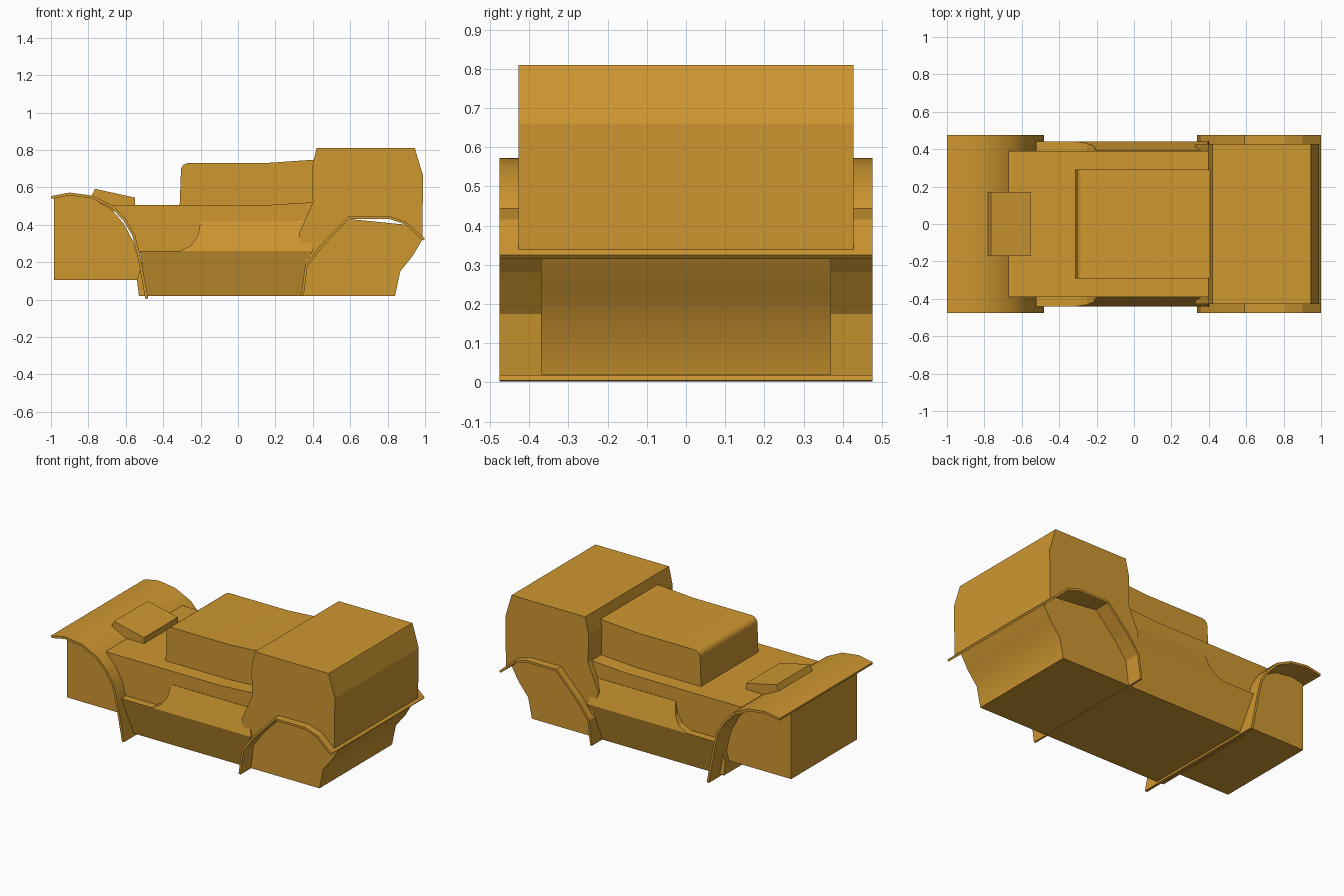
import bpy, bmesh, math
from mathutils import Vector

cube = bpy.data.objects.get("Cube")
if cube:
    bpy.data.objects.remove(cube, do_unlink=True)

paint = bpy.data.materials.new("ochre_paint")
paint.use_nodes = True
colour = (0.62, 0.31, 0.03, 1)
paint.diffuse_color = colour
paint.node_tree.nodes["Principled BSDF"].inputs["Base Color"].default_value = colour


def prism(name, profile, half_width, smooth=0):
    """Extrude a side profile across y; half_width is a number or a rule of z."""
    width = half_width if callable(half_width) else (lambda z: half_width)
    bm = bmesh.new()
    right = [bm.verts.new((x, -width(z), z)) for x, z in profile]
    left = [bm.verts.new((x, width(z), z)) for x, z in profile]
    bm.faces.new(right)
    bm.faces.new(left[::-1])
    n = len(profile)
    for i in range(n):
        j = (i + 1) % n
        bm.faces.new((right[i], left[i], left[j], right[j]))
    bmesh.ops.recalc_face_normals(bm, faces=bm.faces[:])
    mesh = bpy.data.meshes.new(name)
    bm.to_mesh(mesh)
    bm.free()
    mesh.materials.append(paint)
    obj = bpy.data.objects.new(name, mesh)
    bpy.context.collection.objects.link(obj)
    if smooth:
        bpy.ops.object.select_all(action='DESELECT')
        obj.select_set(True)
        bpy.context.view_layer.objects.active = obj
        bpy.ops.object.shade_smooth_by_angle(angle=math.radians(smooth))
    return obj


def sheet(name, path, half_width, thickness, smooth=0):
    """Thicken a path on its right-hand side and extrude it across y."""
    pts = [Vector(p) for p in path]
    inner = []
    for i, p in enumerate(pts):
        t = (pts[min(i + 1, len(pts) - 1)] - pts[max(i - 1, 0)]).normalized()
        inner.append(p + Vector((t.y, -t.x)) * thickness)
    return prism(name, [tuple(p) for p in pts + inner[::-1]], half_width, smooth)


# Full-width mudguards
rear_arch = [(-1, .553), (-.9, .572), (-.78, .556), (-.67, .503), (-.6, .43),
             (-.55, .345), (-.52, .22), (-.48, .005)]
sheet("rear_mudguard", rear_arch, .475, .015, 40)
front_arch = [(.337, .02), (.358, .18), (.44, .29), (.59, .445),
              (.81, .445), (.9, .415), (1, .325)]
sheet("front_mudguard", front_arch, .475, .014)

# Rear box tucked under the mudguard
prism("rear_box", [(-.985, .105), (-.5, .105), (-.56, .31), (-.61, .405),
                   (-.68, .485), (-.785, .545), (-.9, .56), (-.985, .545)], .335)

# Underbody and nose
prism("underbody", [(-.53, .02), (.84, .02), (.867, .15), (.935, .235), (.985, .32),
                    (.9, .4), (.6, .43), (.3, .3), (-.5, .25), (-.54, .105)], .37, 35)

# Upper deck
prism("deck", [(-.67, .505), (.15, .505), (.4, .52), (.4, .25),
               (-.53, .25), (-.56, .36), (-.61, .43)], .39)

# Bulged side panels, widest at the shelf
prism("side_sill", [(-.525, .26), (.4, .26), (.358, .18), (.34, .02), (-.485, .02)],
      lambda z: .37 + (z - .02) * .07 / .24)
prism("side_bulge", [(-.31, .26), (-.25, .29), (-.215, .34), (-.2, .42),
                     (.36, .42), (.4, .26)],
      lambda z: .44 - (z - .26) * .047 / .16)

# Cab above the front arch
prism("cab", [(.42, .81), (.945, .81), (.99, .66), (.985, .33), (.9, .41),
              (.81, .437), (.6, .437), (.45, .29), (.365, .19), (.325, .35),
              (.4, .52), (.395, .7)], .427)

# Raised cover behind the cab, with a rounded rear edge
radius = .04
corner = [(-.305 + radius * (1 - math.cos(a)), .73 - radius * (1 - math.sin(a)))
          for a in (math.radians(18 * k) for k in range(6))]
prism("cargo_cover", [(-.312, .5)] + corner + [(.15, .73), (.41, .748), (.41, .5)],
      .292, 35)

# Sloped hatch on the rear mudguard
hatch = prism("rear_hatch", [(-.787, .545), (-.765, .592), (-.55, .545),
                             (-.55, .49), (-.66, .47)], .172)
